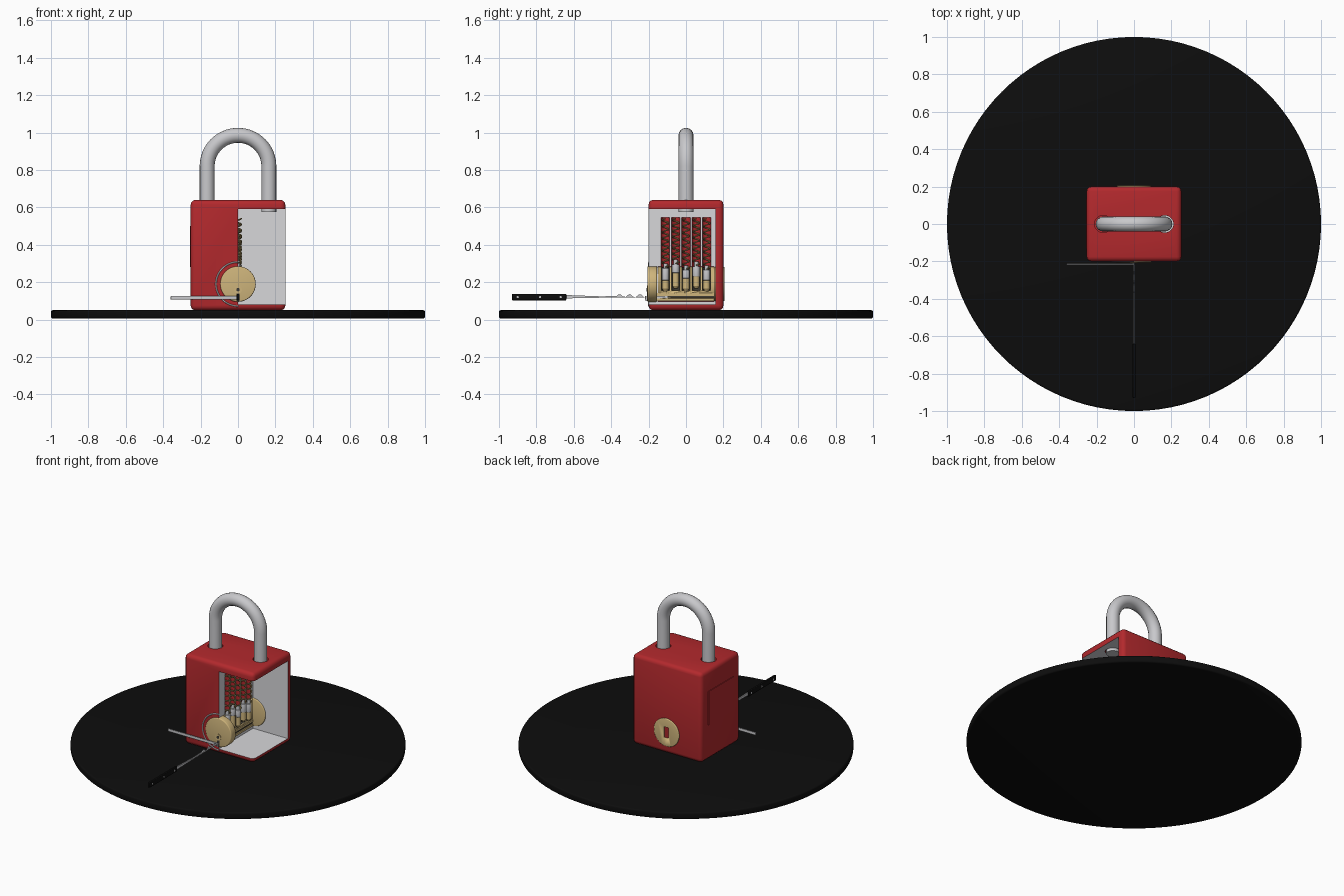
import bpy, bmesh, math
from mathutils import Matrix, Vector

cube = bpy.data.objects.get("Cube")
if cube:
    bpy.data.objects.remove(cube, do_unlink=True)


def material(name, r, g, b):
    m = bpy.data.materials.new(name)
    m.use_nodes = True
    m.diffuse_color = (r, g, b, 1)
    m.node_tree.nodes["Principled BSDF"].inputs["Base Color"].default_value = (r, g, b, 1)
    return m


RED = material("red enamel", 0.45, 0.022, 0.026)
WHITE = material("cut face white", 0.68, 0.68, 0.7)
STEEL = material("steel", 0.58, 0.58, 0.6)
GOLD = material("brass", 0.62, 0.46, 0.2)
SPRING = material("spring bronze", 0.33, 0.24, 0.09)
BLACK = material("black", 0.004, 0.004, 0.004)
DARK = material("keyway dark", 0.05, 0.045, 0.035)


def finish(name, bm, mat, smooth=True):
    bmesh.ops.recalc_face_normals(bm, faces=bm.faces)
    me = bpy.data.meshes.new(name)
    bm.to_mesh(me)
    bm.free()
    ob = bpy.data.objects.new(name, me)
    bpy.context.collection.objects.link(ob)
    me.materials.append(mat)
    if smooth:
        shade(ob)
    return ob


def shade(ob):
    bpy.ops.object.select_all(action="DESELECT")
    ob.select_set(True)
    bpy.context.view_layer.objects.active = ob
    bpy.ops.object.shade_smooth_by_angle(angle=math.radians(35))


def box(name, lo, hi, mat, bevel=0, segments=3):
    lo, hi = Vector(lo), Vector(hi)
    bm = bmesh.new()
    bmesh.ops.create_cube(bm, size=1)
    for v in bm.verts:
        v.co = (lo + hi) / 2 + v.co * (hi - lo)
    if bevel:
        bmesh.ops.bevel(bm, geom=bm.edges[:], offset=bevel, segments=segments,
                        profile=0.5, affect="EDGES")
    return finish(name, bm, mat)


def cyl(name, start, end, r1, mat, r2=None, bevel=0, sides=32):
    start, end = Vector(start), Vector(end)
    bm = bmesh.new()
    bmesh.ops.create_cone(bm, cap_ends=True, segments=sides, radius1=r1,
                          radius2=r1 if r2 is None else r2, depth=(end - start).length)
    if bevel:
        rims = [e for e in bm.edges if any(len(f.verts) > 4 for f in e.link_faces)]
        bmesh.ops.bevel(bm, geom=rims, offset=bevel, segments=3, profile=0.5, affect="EDGES")
    turn = Vector((0, 0, 1)).rotation_difference(end - start).to_matrix().to_4x4()
    bmesh.ops.transform(bm, matrix=Matrix.Translation((start + end) / 2) @ turn, verts=bm.verts)
    return finish(name, bm, mat)


def tube(name, points, radius, mat, resolution=2):
    cu = bpy.data.curves.new(name, "CURVE")
    cu.dimensions = "3D"
    cu.bevel_depth = radius
    cu.bevel_resolution = resolution
    cu.use_fill_caps = True
    sp = cu.splines.new("POLY")
    sp.points.add(len(points) - 1)
    for p, co in zip(sp.points, points):
        p.co = (*co, 1)
    sp.use_smooth = True
    cu.materials.append(mat)
    ob = bpy.data.objects.new(name, cu)
    bpy.context.collection.objects.link(ob)
    return ob


def plate(name, outline, x, thick, mat):
    # flat outline in the y-z plane, given thickness along x
    bm = bmesh.new()
    face = bm.faces.new([bm.verts.new((x - thick / 2, y, z)) for y, z in outline])
    out = bmesh.ops.extrude_face_region(bm, geom=[face])
    bmesh.ops.translate(bm, vec=(thick, 0, 0),
                        verts=[g for g in out["geom"] if isinstance(g, bmesh.types.BMVert)])
    return finish(name, bm, mat, smooth=False)


def cut(ob, cutter):
    mod = ob.modifiers.new("cut", "BOOLEAN")
    mod.object = cutter
    mod.operation = "DIFFERENCE"
    mod.solver = "EXACT"
    mod.material_mode = "TRANSFER"
    bpy.ops.object.select_all(action="DESELECT")
    ob.select_set(True)
    bpy.context.view_layer.objects.active = ob
    bpy.ops.object.modifier_apply(modifier=mod.name)
    bpy.data.objects.remove(cutter, do_unlink=True)


# Round display base
cyl("base_disc", (0, 0, 0.005), (0, 0, 0.05), 1, BLACK, bevel=0.01, sides=96)

# Lock body with a cutaway quarter, shackle holes and pin chambers
PITCH, CORE = 0.055, 0.19
pin_rows = [(i - 2) * PITCH for i in range(5)]
body = box("lock_body", (-0.253, -0.2, 0.05), (0.253, 0.2, 0.64), RED, bevel=0.025)
cut(body, box("cutter", (0, -1, 0.08), (1, 0.157, 0.59), WHITE))
for side in (-1, 1):
    cut(body, cyl("cutter", (side * 0.165, 0, 0.56), (side * 0.165, 0, 0.7), 0.046, RED))
for y in pin_rows:
    cut(body, cyl("cutter", (0, y, 0.2), (0, y, 0.545), 0.023, RED))
cut(body, cyl("cutter", (0, -0.15, CORE), (0, 0.15, CORE), 0.093, RED))
shade(body)
box("side_panel", (-0.257, -0.13, 0.28), (-0.252, 0.13, 0.5), RED)

# Shackle: two legs and a half-round arch
arch = [(0.165 * math.cos(math.pi * i / 32), 0, 0.82 + 0.165 * math.sin(math.pi * i / 32))
        for i in range(33)]
tube("shackle", [(0.165, 0, 0.575)] + arch + [(-0.165, 0, 0.575)], 0.04, STEEL, 6)

# Core: sectioned plug with full discs at both ends
plug = cyl("core_plug", (0, -0.16, CORE), (0, 0.16, CORE), 0.091, GOLD)
cut(plug, box("cutter", (0, -1, 0), (1, 1, 1), GOLD))
for y in pin_rows:
    cut(plug, cyl("cutter", (0, y, 0.155), (0, y, 0.4), 0.022, DARK))
cyl("front_core_disc", (0, -0.206, CORE), (0, -0.155, CORE), 0.095, GOLD, bevel=0.006, sides=48)
back = cyl("back_core_disc", (0, 0.15, CORE), (0, 0.207, CORE), 0.092, GOLD, bevel=0.005, sides=48)
cut(back, box("cutter", (-0.016, 0.19, CORE - 0.036), (0.016, 0.3, CORE + 0.036), GOLD))
for z in (0.108, 0.135):
    box("keyway_rib", (-0.001, -0.157, z - 0.008), (0.006, 0.156, z + 0.006), GOLD)
box("keyway_groove", (-0.002, -0.155, 0.117), (0.001, 0.156, 0.125), DARK)

# Keyhole and the marker arc on the front
box("keyhole_slot", (-0.009, -0.208, 0.1), (0.009, -0.203, 0.155), DARK)
cyl("keyhole_rim", (0, -0.209, 0.16), (0, -0.203, 0.16), 0.021, GOLD)
cyl("keyhole_round", (0, -0.211, 0.16), (0, -0.208, 0.16), 0.009, DARK)
arc = [math.radians(90 + 180 * i / 32) for i in range(33)]
tube("marker_arc", [(0.118 * math.cos(a), -0.2, CORE + 0.118 * math.sin(a)) for a in arc],
     0.004, WHITE)

# Pin stacks: pointed brass pin, steel driver, coil spring
for y, tip, joint, top in zip(pin_rows, (0.15, 0.165, 0.15, 0.165, 0.15),
                              (0.21, 0.25, 0.22, 0.23, 0.21), (0.3, 0.32, 0.29, 0.31, 0.29)):
    cyl("pin_tip", (0, y, tip), (0, y, tip + 0.015), 0.008, GOLD, r2=0.018, sides=20)
    cyl("key_pin", (0, y, tip + 0.015), (0, y, joint), 0.018, GOLD, sides=20)
    cyl("driver_pin", (0, y, joint), (0, y, top - 0.025), 0.019, STEEL, bevel=0.003, sides=20)
    cyl("driver_stem", (0, y, top - 0.03), (0, y, top), 0.011, STEEL, sides=16)
    turns, steps = 8, 14
    coil = []
    for i in range(turns * steps + 1):
        a = 2 * math.pi * i / steps
        coil.append((0.017 * math.cos(a), y + 0.017 * math.sin(a),
                     top - 0.02 + (0.56 - top) * i / (turns * steps)))
    tube("spring", coil, 0.004, SPRING, 1)

# Pick: tapering blade with a wavy tip, black grip and rivets
wave = [(-0.37 + 0.01 * i, 0.127 + 0.009 * math.sin(2 * math.pi * i / 5.5)) for i in range(17)]
blade = [(-0.66, 0.113), (-0.45, 0.117), (-0.3, 0.119), (-0.1, 0.115), (-0.1, 0.125)]
plate("pick_blade", blade + wave[::-1] + [(-0.45, 0.124), (-0.66, 0.132)], 0, 0.007, STEEL)
box("pick_grip", (-0.007, -0.93, 0.103), (0.007, -0.64, 0.138), BLACK, bevel=0.004)
for y in (-0.9, -0.78, -0.67):
    cyl("grip_rivet", (-0.008, y, 0.12), (0.008, y, 0.12), 0.006, STEEL, sides=12)

# Tension wrench: flat bar with a bent end in the keyway
box("wrench_bar", (-0.36, -0.219, 0.107), (0.004, -0.212, 0.126), STEEL, bevel=0.003)
box("wrench_tip", (-0.004, -0.216, 0.1), (0.004, -0.14, 0.118), STEEL)
